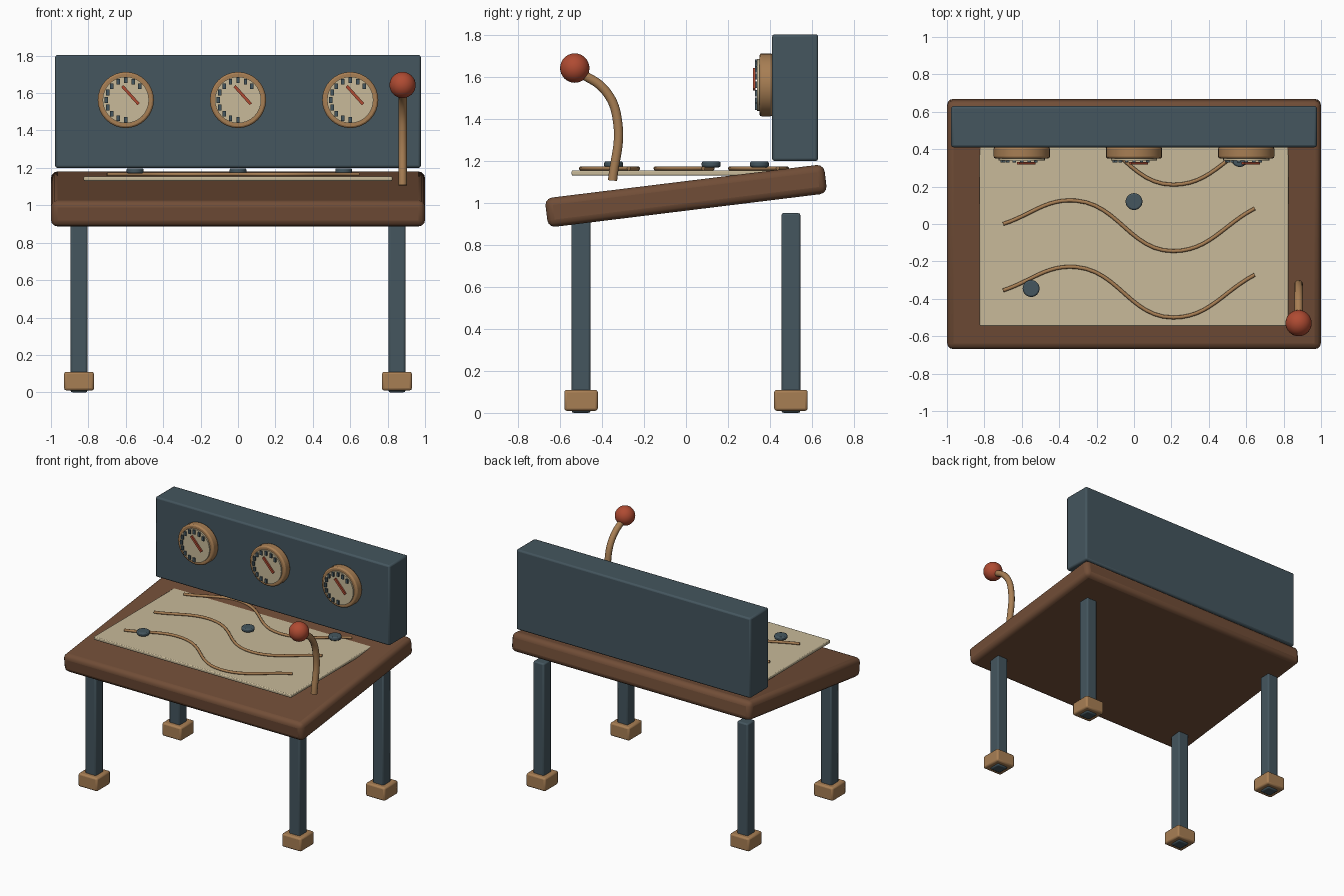
import bpy, math
from math import radians, sin, cos, pi

if "Cube" in bpy.data.objects:
    bpy.data.objects.remove(bpy.data.objects["Cube"])

def mat(name, rgb):
    m = bpy.data.materials.new(name)
    m.diffuse_color = (*rgb, 1)
    m.use_nodes = True
    m.node_tree.nodes["Principled BSDF"].inputs["Base Color"].default_value = m.diffuse_color
    return m

WOOD = mat("dark wood", (0.165, 0.075, 0.038))
SLATE = mat("slate metal", (0.058, 0.092, 0.112))
BRASS = mat("brass", (0.39, 0.21, 0.088))
CREAM = mat("cream paper", (0.578, 0.491, 0.32))
RED = mat("red", (0.43, 0.07, 0.032))

def finish(ob, name, m, bevel=0, segments=2):
    ob.name = name
    ob.data.materials.append(m)
    bpy.ops.object.shade_smooth_by_angle(angle=radians(35))
    if bevel:
        b = ob.modifiers.new("bevel", 'BEVEL')
        b.width, b.segments, b.limit_method = bevel, segments, 'ANGLE'
    return ob

def box(name, loc, size, m, bevel=0, rot=(0, 0, 0), segments=2):
    bpy.ops.mesh.primitive_cube_add(size=1, location=loc, rotation=rot)
    ob = bpy.context.object
    ob.scale = size
    bpy.ops.object.transform_apply(location=False, rotation=False, scale=True)
    return finish(ob, name, m, bevel, segments)

def disc(name, loc, r, depth, m, bevel=0, rot=(0, 0, 0)):
    bpy.ops.mesh.primitive_cylinder_add(vertices=32, radius=r, depth=depth, location=loc, rotation=rot)
    return finish(bpy.context.object, name, m, bevel)

def tube(name, pts, r, m, handle='AUTO'):
    cu = bpy.data.curves.new(name, 'CURVE')
    cu.dimensions = '3D'
    cu.bevel_depth, cu.bevel_resolution, cu.resolution_u = r, 3, 12
    cu.use_fill_caps = True
    sp = cu.splines.new('BEZIER')
    sp.bezier_points.add(len(pts) - 1)
    for bp, p in zip(sp.bezier_points, pts):
        bp.co = p
        bp.handle_left_type = bp.handle_right_type = handle
    cu.materials.append(m)
    ob = bpy.data.objects.new(name, cu)
    bpy.context.collection.objects.link(ob)
    return ob

# Sloping table top
box("table_top", (0, 0, 1.034), (2.0, 1.34, 0.14), WOOD, 0.035, (radians(7), 0, 0), 3)

# Legs and feet
for sx, side in ((-1, "left"), (1, "right")):
    for sy, end in ((-1, "front"), (1, "back")):
        box(f"{end}_{side}_leg", (sx * 0.85, sy * 0.5, 0.476), (0.09, 0.09, 0.952), SLATE, 0.01)
        box(f"{end}_{side}_foot", (sx * 0.85, sy * 0.5, 0.06), (0.16, 0.16, 0.1), BRASS, 0.012)

# Back panel
box("back_panel", (0, 0.52, 1.502), (1.955, 0.22, 0.604), SLATE, 0.012)

# Gauges: rim, face, ticks and needle
UPRIGHT = (pi / 2, 0, 0)
for n, gx in enumerate((-0.6, 0, 0.6), 1):
    gz = 1.563
    disc(f"gauge_rim_{n}", (gx, 0.381, gz), 0.15, 0.062, BRASS, 0.01, UPRIGHT)
    disc(f"gauge_face_{n}", (gx, 0.346, gz), 0.124, 0.014, CREAM, 0, UPRIGHT)
    for t in range(11):
        a = radians(270 - 22.5 * t)
        box(f"gauge_tick_{n}_{t + 1}", (gx + 0.105 * cos(a), 0.335, gz + 0.105 * sin(a)),
            (0.018, 0.012, 0.03), SLATE)
    box(f"gauge_needle_{n}", (gx + 0.025, 0.325, gz + 0.026), (0.016, 0.012, 0.13), RED,
        0, (0, radians(-42), 0))

# Chart sheet with its raised lines and buttons
box("chart_sheet", (0, 0, 1.143), (1.65, 1.09, 0.024), CREAM, 0.006)
for n, y in enumerate((-0.355, 0, 0.355), 1):
    tube(f"chart_line_{n}", [(-0.7, y, 1.165), (-0.31, y + 0.125, 1.165),
         (0.21, y - 0.145, 1.165), (0.645, y + 0.083, 1.165)], 0.01, BRASS, 'AUTO')
for n, (x, y) in enumerate(((-0.55, -0.345), (0, 0.12), (0.565, 0.35)), 1):
    disc(f"chart_button_{n}", (x, y, 1.184), 0.045, 0.028, SLATE, 0.008)

# Bent lever with ball handle
tube("lever_arm", [(0.88, -0.35, 1.107), (0.88, -0.325, 1.38), (0.88, -0.38, 1.53),
     (0.88, -0.53, 1.635)], 0.023, BRASS)
bpy.ops.mesh.primitive_uv_sphere_add(segments=32, ring_count=16, radius=0.07, location=(0.88, -0.53, 1.643))
finish(bpy.context.object, "lever_ball", RED)
